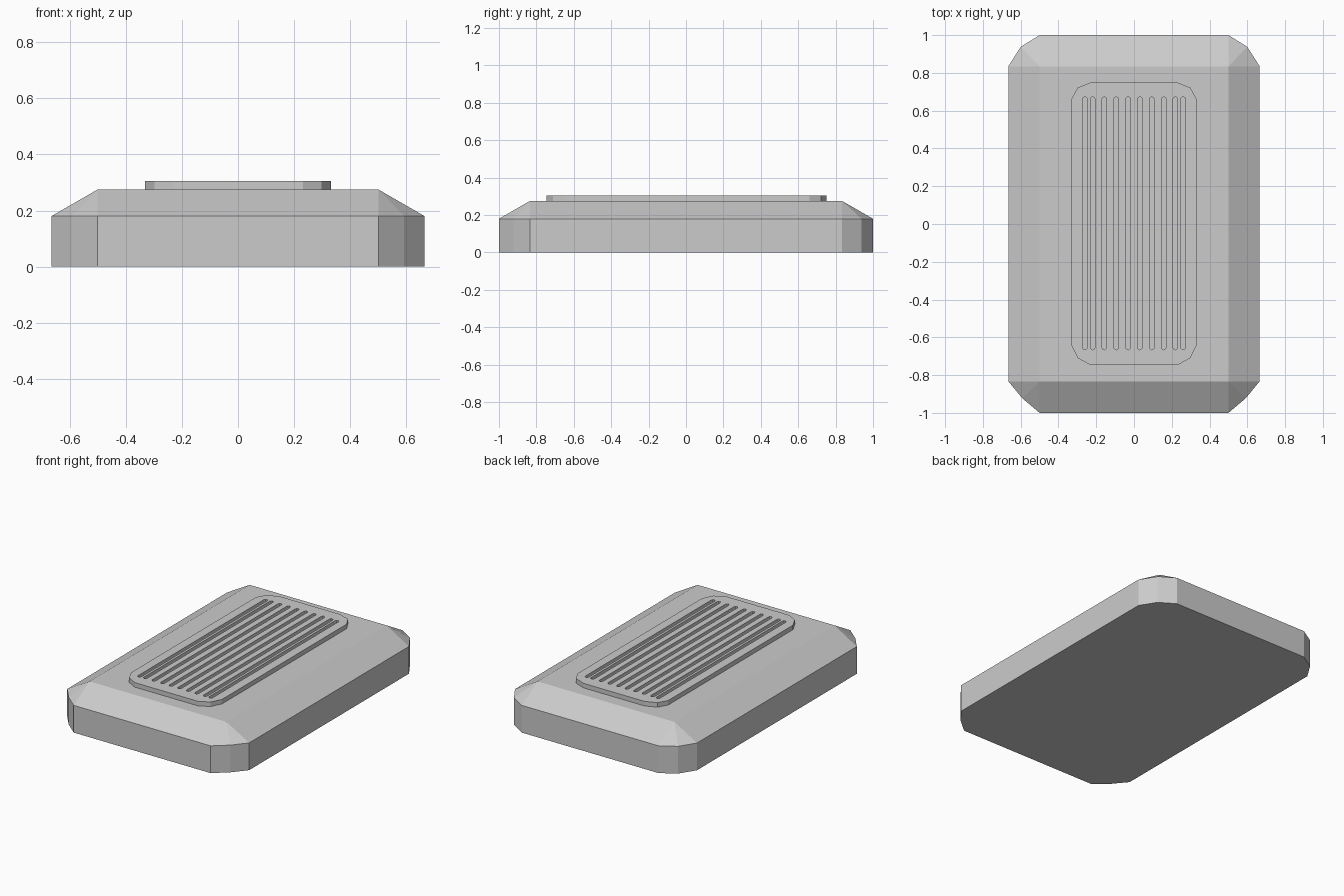
import bpy, bmesh, math

if "Cube" in bpy.data.objects:
    bpy.data.objects.remove(bpy.data.objects["Cube"])

grey = bpy.data.materials.new("plain_grey")
grey.diffuse_color = (0.6, 0.6, 0.6, 1)
grey.use_nodes = True
grey.node_tree.nodes["Principled BSDF"].inputs["Base Color"].default_value = grey.diffuse_color


def mirrored_outline(back, front):
    """Counter-clockwise outline from right-hand corner points (front first)."""
    right = front + back
    return right + [(-x, y) for x, y in reversed(right)]


# body: chamfered-corner slab with sloped shoulders up to a flat rectangle
body_outline = mirrored_outline(
    back=[(0.665, 0.835), (0.60, 0.938), (0.5, 1.0)],
    front=[(0.5, -1.0), (0.592, -0.922), (0.665, -0.833)])
bm = bmesh.new()
low = [bm.verts.new((x, y, 0)) for x, y in body_outline]
rim = [bm.verts.new((x, y, 0.18)) for x, y in body_outline]
top = {(sx, sy): bm.verts.new((0.5 * sx, 0.835 * sy, 0.275))
       for sx in (-1, 1) for sy in (-1, 1)}
corner = lambda v: top[(1 if v.co.x > 0 else -1, 1 if v.co.y > 0 else -1)]
n = len(rim)
bm.faces.new(low[::-1])
for i in range(n):
    j = (i + 1) % n
    bm.faces.new((low[i], low[j], rim[j], rim[i]))
    a, b = corner(rim[i]), corner(rim[j])
    bm.faces.new((rim[i], rim[j], a) if a is b else (rim[i], rim[j], b, a))
bm.faces.new((top[-1, -1], top[1, -1], top[1, 1], top[-1, 1]))
bmesh.ops.recalc_face_normals(bm, faces=bm.faces)
mesh = bpy.data.meshes.new("body")
bm.to_mesh(mesh)
bm.free()
mesh.materials.append(grey)
bpy.context.collection.objects.link(bpy.data.objects.new("body", mesh))


# grille plate: filled outline with slot holes, extruded
def slot(cx, y0=-0.666, y1=0.673, r=0.0125, steps=4):
    arc = [math.pi * k / steps for k in range(steps + 1)]
    up = [(cx + r * math.cos(a), y1 - r + r * math.sin(a)) for a in arc]
    down = [(cx - r * math.cos(a), y0 + r - r * math.sin(a)) for a in arc]
    return up + down


plate_outline = mirrored_outline(
    back=[(0.332, 0.66), (0.298, 0.722), (0.222, 0.752)],
    front=[(0.232, -0.746), (0.298, -0.71), (0.332, -0.642)])
centres = [s * x for x in (0.031, 0.094, 0.157, 0.219, 0.26) for s in (-1, 1)]
curve = bpy.data.curves.new("grille_plate", 'CURVE')
curve.dimensions = '2D'
curve.fill_mode = 'BOTH'
curve.extrude = 0.0155
for pts in [plate_outline] + [slot(c) for c in centres]:
    sp = curve.splines.new('POLY')
    sp.points.add(len(pts) - 1)
    for p, (x, y) in zip(sp.points, pts):
        p.co = (x, y, 0, 1)
    sp.use_cyclic_u = True
    sp.use_smooth = False
curve.materials.append(grey)
plate = bpy.data.objects.new("grille_plate", curve)
plate.location.z = 0.2895
bpy.context.collection.objects.link(plate)
bpy.context.view_layer.objects.active = plate
plate.select_set(True)
bpy.ops.object.convert(target='MESH')
